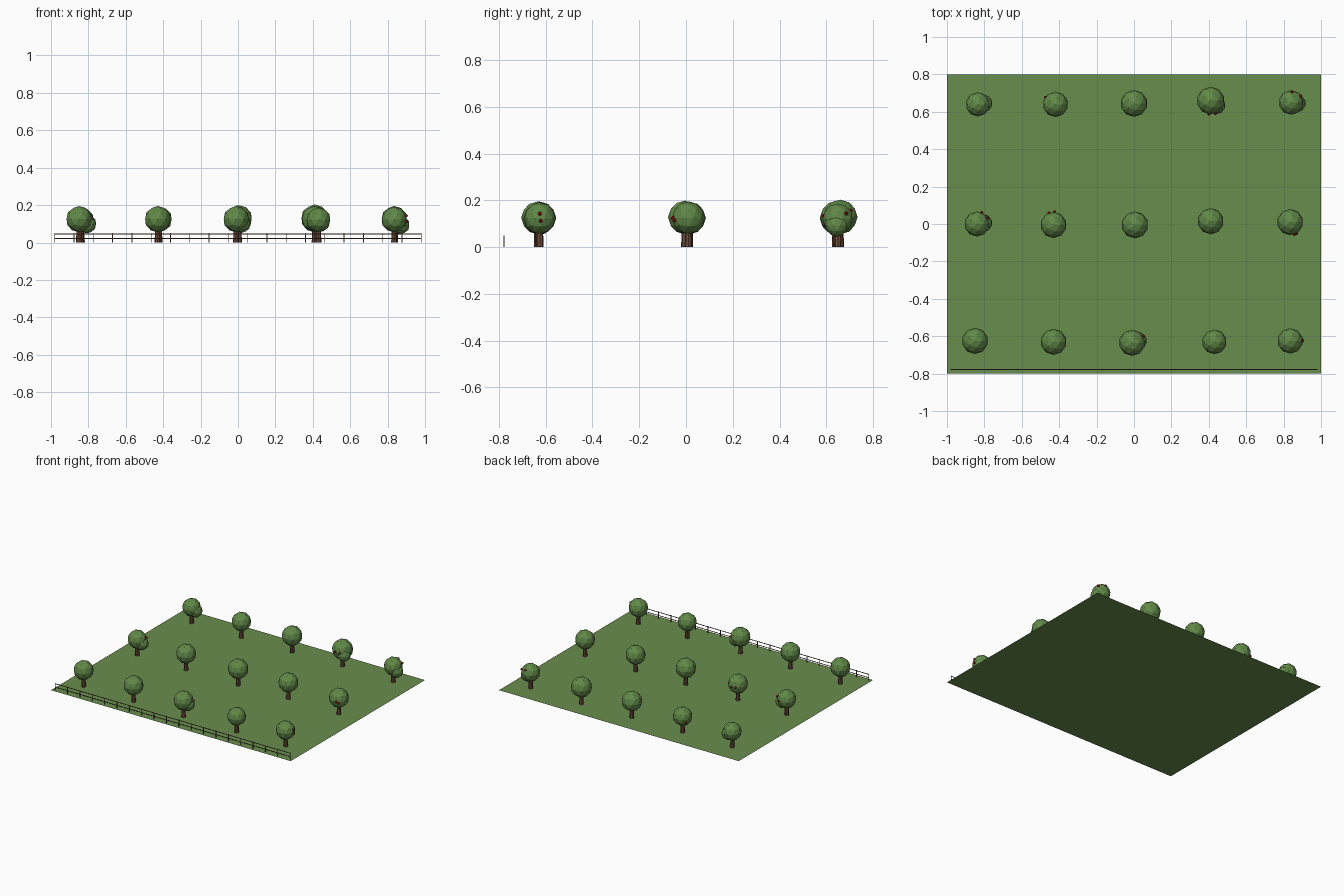
import bpy
import bmesh
from mathutils import Matrix, Vector

cube = bpy.data.objects.get("Cube")
if cube:
    bpy.data.objects.remove(cube, do_unlink=True)


def make_material(name, colour):
    mat = bpy.data.materials.new(name)
    mat.use_nodes = True
    mat.diffuse_color = (*colour, 1)
    mat.node_tree.nodes["Principled BSDF"].inputs["Base Color"].default_value = (*colour, 1)
    return mat


grass = make_material("grass green", (0.14, 0.27, 0.075))
leaves = make_material("leaf green", (0.12, 0.25, 0.065))
bark = make_material("bark brown", (0.15, 0.07, 0.04))
wood = make_material("fence brown", (0.13, 0.065, 0.04))
red = make_material("fruit red", (0.45, 0.015, 0.01))


def finish(name, bm, material):
    mesh = bpy.data.meshes.new(name)
    bm.to_mesh(mesh)
    bm.free()
    mesh.materials.append(material)
    obj = bpy.data.objects.new(name, mesh)
    bpy.context.scene.collection.objects.link(obj)
    return obj


def add_ball(bm, centre, radius, detail):
    bmesh.ops.create_icosphere(bm, subdivisions=detail, radius=radius,
                               matrix=Matrix.Translation(centre))


def add_box(bm, centre, size):
    matrix = Matrix.Translation(centre) @ Matrix.Diagonal((*size, 1))
    bmesh.ops.create_cube(bm, size=1, matrix=matrix)


# Flat field
bm = bmesh.new()
bmesh.ops.create_grid(bm, x_segments=1, y_segments=1, size=1,
                      matrix=Matrix.Diagonal((1, 0.8, 1, 1)))
finish("field", bm, grass)

# Orchard rows, front to back: x, y and crown radius of each tree
rows = {
    "front": [(-0.85, -0.625, 0.07), (-0.43, -0.63, 0.07), (-0.01, -0.635, 0.07),
              (0.43, -0.63, 0.066), (0.835, -0.625, 0.068)],
    "middle": [(-0.84, 0, 0.067), (-0.43, -0.005, 0.07), (0.005, -0.005, 0.072),
               (0.41, 0.015, 0.07), (0.835, 0.01, 0.07)],
    "back": [(-0.835, 0.64, 0.065), (-0.42, 0.64, 0.068), (0, 0.645, 0.072),
             (0.41, 0.66, 0.074), (0.84, 0.65, 0.066)],
}

# Low side clumps of leaves, offset from the crown centre
clumps = {
    ("front", 2): (0.03, 0.01, -0.025),
    ("middle", 0): (0.034, 0.005, -0.025),
    ("back", 0): (0.03, 0.005, -0.02),
    ("back", 3): (0.03, -0.025, -0.025),
    ("back", 4): (0.03, -0.005, -0.028),
}

# Directions in which fruit hangs on the crown
fruit = {
    ("front", 2): [(6, 3.5, 0)],
    ("front", 4): [(6.5, 0, 2), (6.5, 0.3, -1)],
    ("middle", 0): [(2.5, 6, 0), (5.5, 3, 1.5)],
    ("middle", 1): [(-2.5, 6.5, 0), (0.5, 7, 0)],
    ("middle", 4): [(3.5, -6, -1), (2, -6, 0)],
    ("back", 1): [(-5, 3.5, -2)],
    ("back", 3): [(-1, -7.5, 0.5), (2.5, -7, 0)],
    ("back", 4): [(0.5, 5.5, 3.5), (4.5, 3, 2)],
}

for row, trees in rows.items():
    for i, (x, y, radius) in enumerate(trees):
        label = f"{row}_tree_{i + 1}"
        centre = Vector((x, y, 0.055 + radius))

        # Trunk
        bm = bmesh.new()
        bmesh.ops.create_cone(bm, cap_ends=True, segments=8, radius1=0.016, radius2=0.013,
                              depth=0.09, matrix=Matrix.Translation((x, y, 0.046)))
        finish(label + "_trunk", bm, bark)

        # Crown of leaves
        bm = bmesh.new()
        add_ball(bm, centre, radius, 2)
        if (row, i) in clumps:
            add_ball(bm, centre + Vector(clumps[row, i]), 0.048, 2)
        finish(label + "_crown", bm, leaves)

        # Fruit
        if (row, i) in fruit:
            bm = bmesh.new()
            for direction in fruit[row, i]:
                add_ball(bm, centre + Vector(direction).normalized() * radius, 0.009, 1)
            finish(label + "_fruit", bm, red)

# Fence along the front edge
fence_y = -0.778
posts = 20
bm = bmesh.new()
for i in range(posts):
    add_box(bm, (-0.98 + 1.96 * i / (posts - 1), fence_y, 0.025), (0.004, 0.004, 0.05))
finish("fence_posts", bm, wood)

bm = bmesh.new()
for z in (0.021, 0.046):
    add_box(bm, (0, fence_y, z), (1.96, 0.003, 0.004))
finish("fence_rails", bm, wood)
